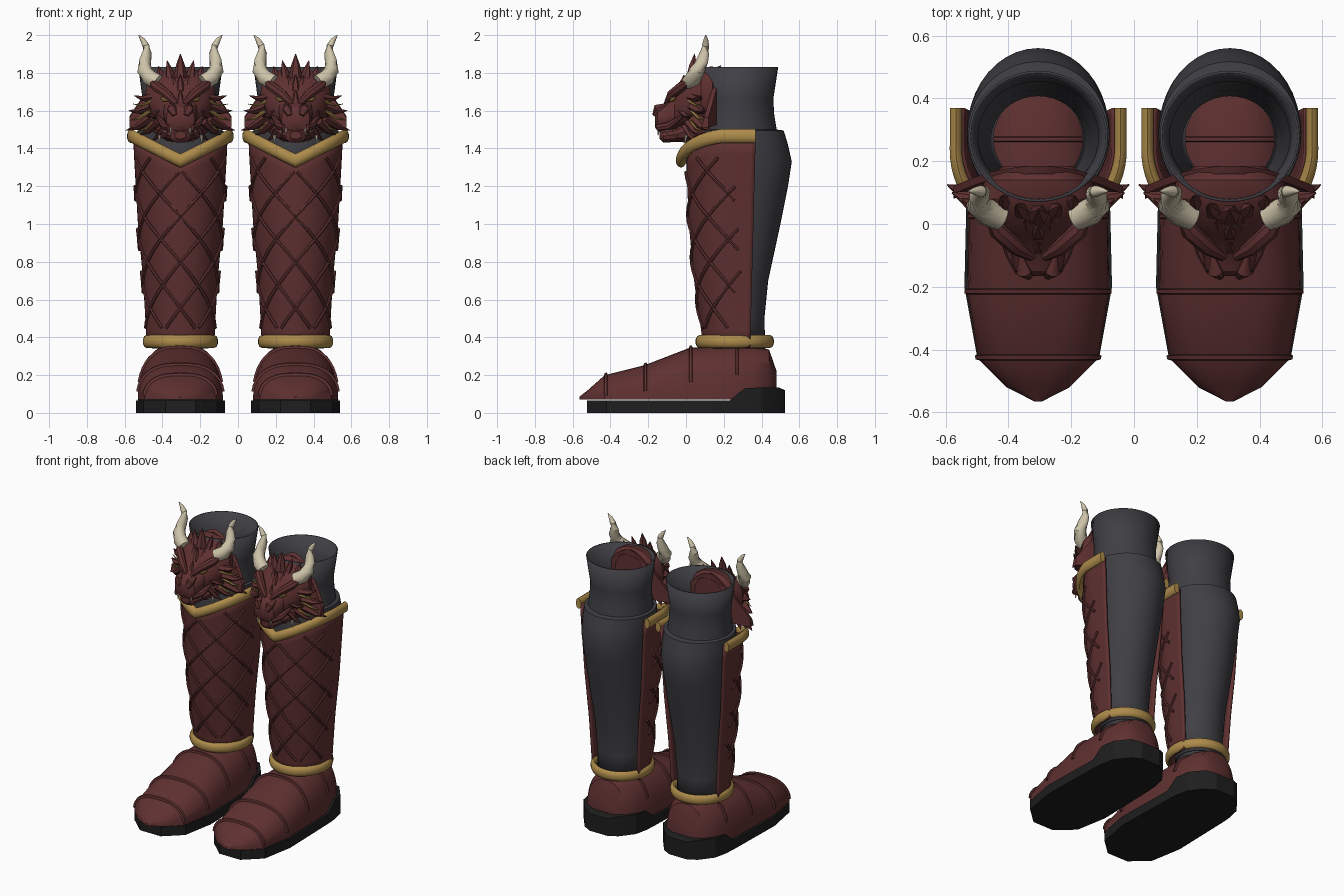
import bpy, bmesh, math
from mathutils import Vector

cube = bpy.data.objects.get("Cube")
if cube:
    bpy.data.objects.remove(cube)


def material(name, r, g, b):
    m = bpy.data.materials.new(name)
    m.use_nodes = True
    m.diffuse_color = (r, g, b, 1)
    bsdf = next(n for n in m.node_tree.nodes if n.type == 'BSDF_PRINCIPLED')
    bsdf.inputs["Base Color"].default_value = (r, g, b, 1)
    bsdf.inputs["Roughness"].default_value = 0.7
    return m


RED = material("oxblood_red", .115, .03, .03)
GOLD = material("old_gold", .42, .26, .07)
DARK = material("charcoal_cloth", .05, .05, .058)
BLACK = material("black_rubber", .013, .013, .013)
BONE = material("bone", .62, .55, .40)
OFFSET = .305


def lerp(table, v):
    """Interpolate rows keyed by their first value."""
    if v <= table[0][0]:
        return table[0][1:]
    for a, b in zip(table, table[1:]):
        if v <= b[0]:
            f = (v - a[0]) / (b[0] - a[0])
            return [p + (q - p) * f for p, q in zip(a[1:], b[1:])]
    return table[-1][1:]


def loft_into(bm, rings, loop=False, cap=True, closed=True):
    rows = [[bm.verts.new(p) for p in ring] for ring in rings]
    n = len(rows[0])
    pairs = list(zip(rows, rows[1:])) + ([(rows[-1], rows[0])] if loop else [])
    for a, b in pairs:
        for i in range(n if closed else n - 1):
            j = (i + 1) % n
            bm.faces.new((a[i], a[j], b[j], b[i]))
    if cap and not loop:
        bm.faces.new(rows[0])
        bm.faces.new(rows[-1])


def finish(name, bm, mat, angle=40, thick=0):
    """Make the part for the left boot and a copy for the right."""
    bmesh.ops.recalc_face_normals(bm, faces=bm.faces)
    mesh = bpy.data.meshes.new(name)
    bm.to_mesh(mesh)
    bm.free()
    mesh.materials.append(mat)
    ob = bpy.data.objects.new("left_" + name, mesh)
    bpy.context.collection.objects.link(ob)
    ob.location.x = OFFSET
    bpy.ops.object.select_all(action='DESELECT')
    ob.select_set(True)
    bpy.context.view_layer.objects.active = ob
    bpy.ops.object.shade_smooth_by_angle(angle=math.radians(angle))
    if thick:
        mod = ob.modifiers.new("thickness", 'SOLIDIFY')
        mod.thickness = thick
    twin = ob.copy()
    twin.name = "right_" + name
    twin.location.x = -OFFSET
    bpy.context.collection.objects.link(twin)


def loft(name, rings, mat, angle=40, thick=0, **kw):
    bm = bmesh.new()
    loft_into(bm, rings, **kw)
    finish(name, bm, mat, angle, thick)


def tube_rings(path, radii, sides=8, flat=1):
    pts = [Vector(p) for p in path]
    rings = []
    for i, p in enumerate(pts):
        d = pts[min(i + 1, len(pts) - 1)] - pts[max(i - 1, 0)]
        q = d.to_track_quat('Z', 'Y')
        r = radii[i]
        rings.append([p + q @ Vector((r * math.cos(k * math.tau / sides),
                                      r * flat * math.sin(k * math.tau / sides), 0))
                      for k in range(sides)])
    return rings


def tubes(name, items, mat, sides=8, flat=1, mirror=True, angle=40):
    bm = bmesh.new()
    for path, radii in items:
        rings = tube_rings(path, radii, sides, flat)
        loft_into(bm, rings)
        if mirror:
            loft_into(bm, [[(-p.x, p.y, p.z) for p in ring] for ring in rings])
    finish(name, bm, mat, angle)


# Sole: box sections along the foot, raised at the heel
SOLE = [(-.525, .08, .065), (-.42, .195, .065), (-.2, .235, .065), (.23, .225, .065),
        (.31, .22, .13), (.4, .2, .135), (.49, .13, .135), (.525, .07, .12)]
loft("sole", [[(-w, y, 0), (w, y, 0), (w, y, h), (-w, y, h)] for y, w, h in SOLE], BLACK, 25)

# Foot: arched sections from toe to heel
FOOT = [(-.565, .012, .085), (-.52, .1, .12), (-.43, .19, .2), (-.22, .226, .252),
        (.02, .222, .345), (.2, .215, .355), (.36, .2, .355), (.44, .15, .335), (.48, .08, .22)]


def arch(y, grow=0, low=0, n=18):
    w, top = lerp(FOOT, y)
    pts = []
    for i in range(n + 1):
        a = low + (math.pi - 2 * low) * i / n
        c = math.cos(a)
        x = math.copysign(abs(c) ** .75, c) * (w + grow)
        pts.append((x, y, .07 + (top - .07 + grow) * math.sin(a) ** .85))
    return pts


loft("foot", [arch(row[0]) for row in FOOT], RED, 35)
bm = bmesh.new()
for y, low in ((-.425, .12), (-.215, .18), (.025, .28), (.27, .4)):
    loft_into(bm, [arch(y - .009, .003, low), arch(y - .006, .011, low),
                   arch(y + .006, .011, low), arch(y + .009, .003, low)])
finish("foot_ridges", bm, RED)

# Dark leg lining with calf and open cuff
LEG = [(.34, .15, .12, .42), (.5, .16, .11, .415), (.7, .175, .08, .435), (1, .2, .05, .5),
       (1.2, .215, .04, .54), (1.33, .225, .035, .56), (1.42, .228, .04, .54),
       (1.495, .226, .05, .517), (1.5, .208, .08, .48), (1.58, .2, .09, .467),
       (1.66, .2, .09, .462), (1.83, .223, .07, .488)]


def oval(z, rx, yf, yb, n=40):
    yc, ry = (yf + yb) / 2, (yb - yf) / 2
    return [(rx * math.cos(i * math.tau / n), yc + ry * math.sin(i * math.tau / n), z)
            for i in range(n)]


loft("leg_lining", [oval(*row) for row in LEG], DARK, 30, .008, cap=False)

# Shin plate: front shell whose top edge dips to a point
SHIN = [(.345, .18, .085), (.45, .183, .08), (.7, .197, .042), (1, .225, .015),
        (1.35, .245, 0), (1.5, .252, -.005)]


def shin(u, z, out=0):
    """Point on the plate; u is 0 at the front and 1 at each side."""
    rx, yf = lerp(SHIN, z)
    yc, t = .25, max(-1, min(1, u)) * math.pi / 2
    back = lerp([(.345, .09), (1.5, .12)], z)[0]
    extra = max(0, abs(u) - 1) / .3 * back
    return Vector(((rx + out) * math.sin(t), yc - (yc - yf + out) * math.cos(t) + extra, z))


def shin_top(u):
    return 1.335 + .13 * min(1, abs(math.sin(max(-1, min(1, u)) * math.pi / 2)) * 1.03)


US = [-1.3 + 2.6 * i / 40 for i in range(41)]
rows = [[shin(u, .345 + (shin_top(u) - .345) * k / 12) for u in US] for k in range(13)]
loft("shin_plate", rows, RED, 40, .016, cap=False, closed=False)

# Crossed ridges over the shin plate
bars = []
for sign in (-1, 1):
    for k in range(7):
        start = -2.75 + k * .62
        pts = []
        for i in range(25):
            z = .45 + .9 * i / 24
            u = start + 2.3 * i / 24
            if abs(u) < 1.12 and z < shin_top(u) - .05:
                pts.append(shin(sign * u, z, .004))
        if len(pts) > 2:
            bars.append((pts, [.009] * len(pts)))
tubes("shin_ridges", bars, RED, 6, mirror=False)


# Gold trims, a rounded band section swept round the leg
def band(p, n, thick, high):
    return [p + n * thick * math.cos(a) + Vector((0, 0, high * math.sin(a)))
            for a in (math.tau * (i + .5) / 10 for i in range(10))]


rings = []
for u in US:
    p = shin(u, shin_top(u), .008)
    n = (shin(u, p.z, .05) - shin(u, p.z)).normalized()
    front = max(0, 1 - abs(u))
    rings.append(band(p + n * (.004 + .015 * front), n, .02 + .008 * front, .037))
loft("top_trim", rings, GOLD, 50)
rings = []
for i in range(40):
    a = math.tau * i / 40
    n = Vector((math.cos(a), math.sin(a), 0))
    rings.append(band(Vector((.18 * n.x, .258 + .188 * n.y, .378)), n, .02, .034))
loft("ankle_trim", rings, GOLD, 50, loop=True)

# Horned beast head: skull and jaw
SKULL = [(-.165, 1.555, .04, .04), (-.15, 1.555, .075, .065), (-.11, 1.565, .085, .075),
         (-.06, 1.59, .09, .09), (-.03, 1.62, .13, .11), (.02, 1.65, .165, .13),
         (.08, 1.665, .19, .16), (.14, 1.67, .17, .165), (.185, 1.68, .11, .12)]


def section(y, zc, hw, hh, n=16):
    pts = []
    for i in range(n):
        c, s = math.cos(math.tau * i / n), math.sin(math.tau * i / n)
        pts.append((hw * math.copysign(abs(c) ** .85, c), y, zc + hh * math.copysign(abs(s) ** .85, s)))
    return pts


loft("skull", [section(*r) for r in SKULL], RED, 30)
JAW = [(-.14, 1.47, .03, .02), (-.12, 1.465, .055, .035), (-.05, 1.475, .075, .04),
       (.03, 1.5, .12, .07), (.1, 1.53, .16, .08)]
loft("jaw", [section(*r, n=12) for r in JAW], RED, 30)

# Curved neck frill behind the skull
rings = []
for i in range(17):
    x = -.27 + .54 * i / 16
    f = abs(x) / .27
    y, top, low = .185 - .065 * f * f, 1.84 - .27 * f ** 1.6, 1.55 - .04 * f
    rings.append([(x, y, low), (x, y, top), (x, y - .025, top - .01), (x, y - .04, low)])
loft("neck_frill", rings, RED, 30)


# Spikes on cheeks, frill, brow and crown
def spike(base, tip, r, lift=.012):
    b, t = Vector(base), Vector(tip)
    mid = b.lerp(t, .55) + Vector((0, 0, -lift))
    return [b, mid, t], [r, r * .65, .002]


cheeks = [spike((.15, .06, 1.56), (.29, .125, 1.495), .045),
          spike((.15, .05, 1.62), (.275, .1, 1.6), .045),
          spike((.14, .04, 1.67), (.245, .08, 1.68), .04),
          spike((.12, .02, 1.54), (.215, .08, 1.47), .035),
          spike((.08, 0, 1.52), (.15, .05, 1.44), .03),
          spike((.1, -.02, 1.6), (.18, .03, 1.57), .03),
          spike((.05, -.06, 1.5), (.085, -.02, 1.45), .02)]
tubes("cheek_spikes", cheeks, RED, 6, .6, angle=25)
crown = [spike((.05, .04, 1.77), (.07, .06, 1.865), .03, 0),
         spike((.1, .06, 1.76), (.115, .09, 1.835), .03, 0),
         spike((.03, -.01, 1.72), (.04, .015, 1.785), .022, 0)]
tubes("crown_spikes", crown, RED, 6, .8, angle=25)
ridge = [spike((0, .03, 1.77), (0, .045, 1.9), .036, 0),
         spike((0, -.03, 1.7), (0, -.01, 1.79), .025, 0),
         spike((0, -.08, 1.65), (0, -.06, 1.71), .018, 0)]
tubes("crest_spikes", ridge, RED, 6, mirror=False, angle=25)
face = [([(.02, -.105, 1.635), (.07, -.075, 1.685), (.13, -.02, 1.73), (.17, .04, 1.77)],
         [.014, .026, .028, .004]),
        ([(.03, -.165, 1.575), (.045, -.15, 1.61), (.055, -.1, 1.635)], [.014, .026, .006]),
        ([(.055, -.15, 1.51), (.085, -.09, 1.52), (.12, -.02, 1.57)], [.02, .022, .01])]
tubes("brows_and_snout", face, RED, 8)

# Eyes and gold quills between the cheek spikes
tubes("eyes", [([(.066, -.085, 1.652), (.085, -.07, 1.66), (.106, -.052, 1.668)],
               [.003, .013, .003])], GOLD, 8)
quills = [spike((.16, .03, 1.6), (.265, .095, 1.55), .011),
          spike((.15, .015, 1.65), (.25, .08, 1.635), .009),
          spike((.13, .02, 1.55), (.23, .085, 1.49), .009)]
tubes("quills", quills, GOLD, 6)

# Teeth and curved horns
tubes("teeth", [spike((.05, -.145, 1.51), (.052, -.148, 1.47), .008, 0),
                spike((.075, -.1, 1.51), (.08, -.1, 1.478), .007, 0),
                spike((.11, .0, 1.47), (.115, -.005, 1.425), .009, 0)], BONE, 6)
horn = [(.12, .02, 1.75), (.165, .04, 1.775), (.19, .062, 1.815), (.187, .085, 1.86),
        (.178, .098, 1.905), (.183, .104, 1.945), (.202, .105, 1.978), (.222, .104, 2.0)]
tubes("horns", [(horn, [.042, .044, .04, .033, .026, .019, .012, .002])], BONE, 12)
